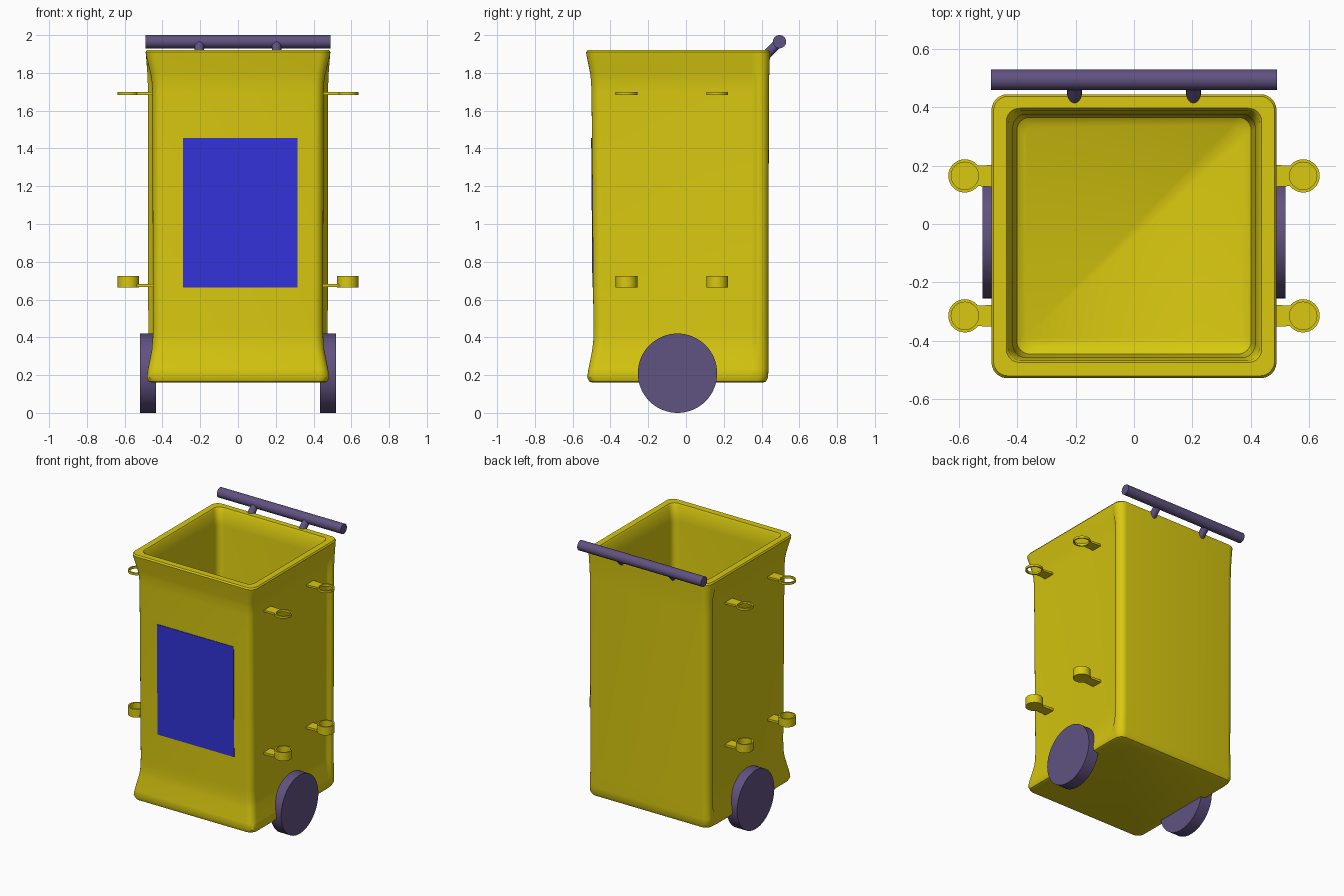
import bpy, bmesh, math
from mathutils import Vector

if "Cube" in bpy.data.objects:
    bpy.data.objects.remove(bpy.data.objects["Cube"])


def material(name, rgb):
    m = bpy.data.materials.new(name)
    m.diffuse_color = (*rgb, 1)
    m.use_nodes = True
    m.node_tree.nodes["Principled BSDF"].inputs["Base Color"].default_value = m.diffuse_color
    return m


YELLOW = material("yellow plastic", (0.69, 0.58, 0.005))
PURPLE = material("dark purple rubber", (0.117, 0.084, 0.216))
BLUE = material("blue panel", (0.032, 0.032, 0.70))


def finish(bm, name, mat, angle=40):
    bmesh.ops.recalc_face_normals(bm, faces=bm.faces)
    me = bpy.data.meshes.new(name)
    bm.to_mesh(me)
    bm.free()
    me.materials.append(mat)
    ob = bpy.data.objects.new(name, me)
    bpy.context.collection.objects.link(ob)
    bpy.ops.object.select_all(action='DESELECT')
    ob.select_set(True)
    bpy.context.view_layer.objects.active = ob
    bpy.ops.object.shade_smooth_by_angle(angle=math.radians(angle))
    return ob


def rod(name, a, b, r, mat, seg=32):
    a, b = Vector(a), Vector(b)
    bm = bmesh.new()
    bmesh.ops.create_cone(bm, cap_ends=True, segments=seg, radius1=r, radius2=r,
                          depth=(b - a).length)
    ob = finish(bm, name, mat)
    ob.rotation_euler = (b - a).to_track_quat('Z', 'Y').to_euler()
    ob.location = (a + b) / 2
    return ob


def loft(bm, rings, close=False):
    loops = [[bm.verts.new(p) for p in ring] for ring in rings]
    n = len(loops[0])
    pairs = list(zip(loops, loops[1:]))
    if close:
        pairs.append((loops[-1], loops[0]))
    for lo, hi in pairs:
        for i in range(n):
            j = (i + 1) % n
            bm.faces.new((lo[i], lo[j], hi[j], hi[i]))
    return loops


def section(z, side, ridge, front, back, r):
    """Rounded outline whose rear corners may step out into a ridge."""
    half = []
    for k in range(7):
        a = math.radians(-90 + 15 * k)
        half.append((side - r + r * math.cos(a), front + r + r * math.sin(a)))
    step = min(0.36, back - r - 0.03)
    half += [(side, step - 0.015), (side + (ridge - side) * 0.15, step),
             (side + (ridge - side) * 0.85, step + 0.015), (ridge, step + 0.025)]
    for k in range(7):
        a = math.radians(15 * k)
        half.append((ridge - r + r * math.cos(a), back - r + r * math.sin(a)))
    return [(x, y, z) for x, y in half] + [(-x, y, z) for x, y in reversed(half)]


# Bin body: outer wall from the base up, over the rim, down to the inner floor
body = [
    (0.160, 0.455, 0.455, -0.495, 0.405, 0.04),
    (0.166, 0.473, 0.470, -0.513, 0.424, 0.05),
    (0.190, 0.483, 0.480, -0.523, 0.435, 0.05),
    (0.230, 0.477, 0.479, -0.517, 0.436, 0.05),
    (0.330, 0.457, 0.476, -0.497, 0.436, 0.05),
    (0.380, 0.452, 0.475, -0.491, 0.436, 0.05),
    (0.450, 0.450, 0.475, -0.490, 0.436, 0.05),
    (1.700, 0.453, 0.477, -0.500, 0.439, 0.05),
    (1.760, 0.457, 0.478, -0.503, 0.440, 0.05),
    (1.800, 0.464, 0.480, -0.508, 0.441, 0.05),
    (1.890, 0.486, 0.487, -0.526, 0.444, 0.055),
    (1.910, 0.489, 0.489, -0.529, 0.445, 0.055),
    (1.920, 0.482, 0.482, -0.521, 0.438, 0.05),
    (1.920, 0.438, 0.438, -0.475, 0.397, 0.045),
    (1.910, 0.430, 0.430, -0.469, 0.390, 0.045),
    (1.800, 0.415, 0.415, -0.458, 0.376, 0.045),
    (0.290, 0.411, 0.411, -0.454, 0.374, 0.045),
    (0.240, 0.402, 0.402, -0.446, 0.366, 0.045),
    (0.220, 0.375, 0.375, -0.420, 0.340, 0.04),
]
bm = bmesh.new()
loops = loft(bm, [section(*s) for s in body])
bm.faces.new(loops[0])
bm.faces.new(loops[-1])
finish(bm, "bin_body", YELLOW)

# Front panel: thin plate following the slight slope of the front wall
bm = bmesh.new()


def wall_y(z):
    return -0.490 - 0.010 * (z - 0.45) / 1.25


loops = loft(bm, [[(x, wall_y(z) + off, z) for x, z in
                   ((-0.29, 0.665), (0.315, 0.665), (0.315, 1.455), (-0.29, 1.455))]
                  for off in (0.002, -0.004)])
for lp in loops:
    bm.faces.new(lp)
finish(bm, "front_panel", BLUE)

# Push handle and its two stems
rod("push_handle", (-0.49, 0.495, 1.965), (0.49, 0.495, 1.965), 0.035, PURPLE)
for s in (-1, 1):
    rod("handle_stem", (s * 0.204, 0.42, 1.89), (s * 0.204, 0.49, 1.96), 0.025, PURPLE, 20)


def holder(name, s, y, z0, z1, tab_top, floor):
    """Ring or cup on a flat tab beside the bin."""
    cx, ro, ri, n = s * 0.58, 0.057, 0.047, 32
    bm = bmesh.new()

    def circle(r, z):
        return [(cx + r * math.cos(math.tau * i / n), y + r * math.sin(math.tau * i / n), z)
                for i in range(n)]

    if floor:
        lps = loft(bm, [circle(ro, z0), circle(ro, z1), circle(ri, z1), circle(ri, z0 + 0.015)])
        bm.faces.new(lps[0])
        bm.faces.new(lps[-1])
    else:
        loft(bm, [circle(ro, z0), circle(ro, z1), circle(ri, z1), circle(ri, z0)], close=True)
    xs = (s * 0.44, s * 0.535)
    tab = [[(xs[0], y - 0.04, z), (xs[1], y - 0.035, z), (xs[1], y + 0.035, z),
            (xs[0], y + 0.04, z)] for z in (z0 + 0.001, tab_top)]
    for lp in loft(bm, tab):
        bm.faces.new(lp)
    finish(bm, name, YELLOW)


# Wheels and side holders on both sides
for s in (-1, 1):
    rod("wheel", (s * 0.435, -0.045, 0.21), (s * 0.52, -0.045, 0.21), 0.21, PURPLE, 64)
    for y in (-0.315, 0.165):
        holder("upper_ring", s, y, 1.683, 1.699, 1.698, False)
        holder("lower_cup", s, y, 0.665, 0.725, 0.682, True)
